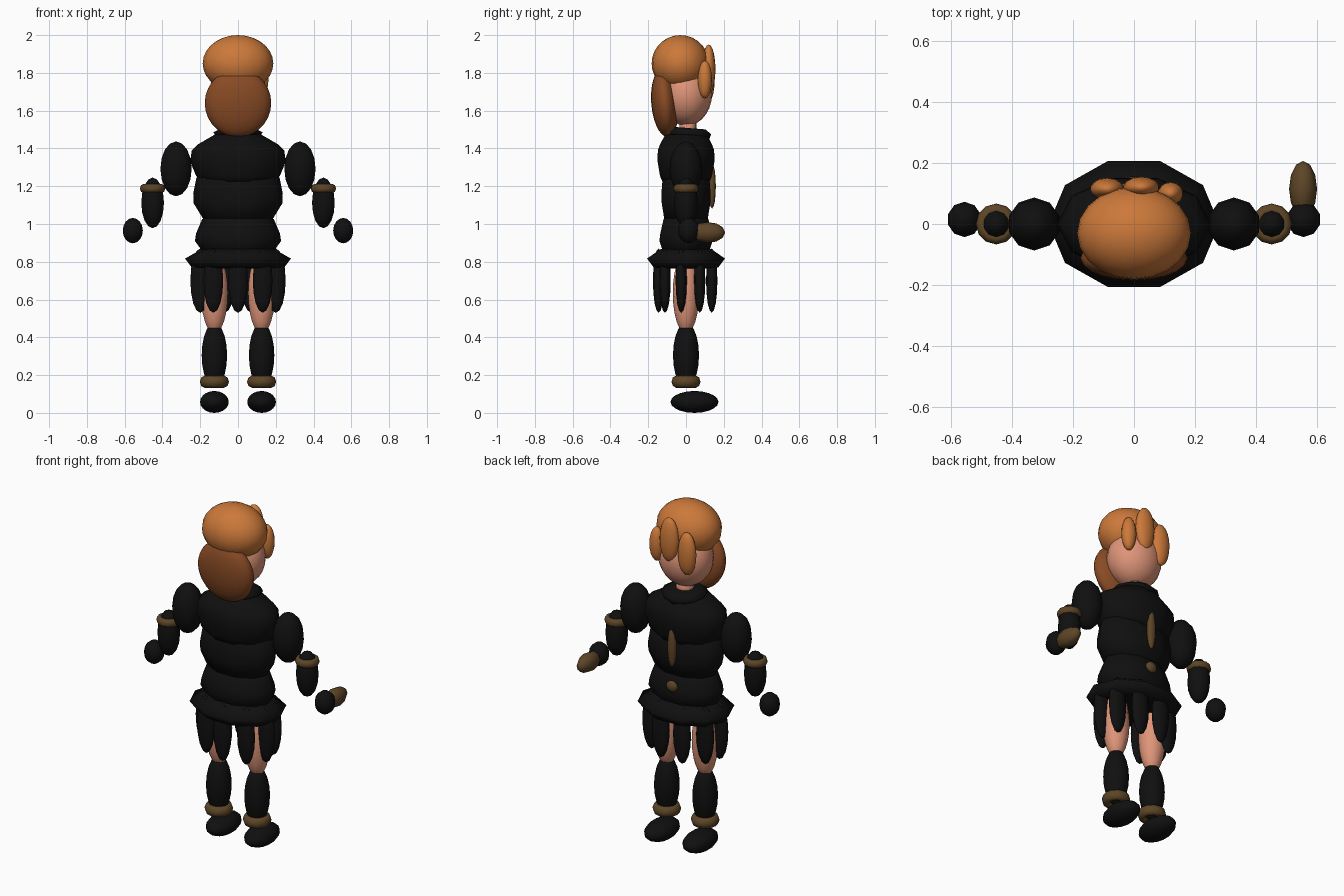
import bpy, bmesh, math
from mathutils import Matrix

old = bpy.data.objects.get("Cube")
if old:
    bpy.data.objects.remove(old, do_unlink=True)


def material(name, rgb):
    m = bpy.data.materials.new(name)
    m.use_nodes = True
    m.diffuse_color = (*rgb, 1)
    m.node_tree.nodes["Principled BSDF"].inputs["Base Color"].default_value = (*rgb, 1)
    return m


BLACK = material("black cloth", (0.005, 0.005, 0.005))
ORANGE = material("orange hair", (0.60, 0.19, 0.042))
AUBURN = material("auburn hair", (0.25, 0.07, 0.018))
SKIN = material("skin", (0.74, 0.30, 0.19))
LEATHER = material("brown leather", (0.11, 0.06, 0.02))


def finish(name, bm, mat):
    bmesh.ops.recalc_face_normals(bm, faces=bm.faces)
    me = bpy.data.meshes.new(name)
    bm.to_mesh(me)
    bm.free()
    for p in me.polygons:
        p.use_smooth = True
    me.materials.append(mat)
    ob = bpy.data.objects.new(name, me)
    bpy.context.collection.objects.link(ob)
    return ob


def ball(name, loc, radii, mat, sides=10, rings=8, tilt=0, pole_y=False):
    """Ellipsoid with its pole along z, or along y."""
    bm = bmesh.new()
    bmesh.ops.create_uvsphere(bm, u_segments=sides, v_segments=rings, radius=1)
    if pole_y:
        bm.transform(Matrix.Rotation(math.pi / 2, 4, 'X'))
    bm.transform(Matrix.Translation(loc) @ Matrix.Rotation(math.radians(tilt), 4, 'X')
                 @ Matrix.Diagonal((*radii, 1)))
    return finish(name, bm, mat)


def lathe(name, profile, mat, sides=10, centre=(0, 0), closed=False, slope=0):
    """Elliptical rings from (x radius, y radius, height) points."""
    bm = bmesh.new()
    rings = []
    for rx, ry, z in profile:
        ring = []
        for i in range(sides):
            a = math.tau * i / sides
            y = ry * math.sin(a)
            ring.append(bm.verts.new((centre[0] + rx * math.cos(a), centre[1] + y, z + slope * y)))
        rings.append(ring)
    pairs = list(zip(rings, rings[1:]))
    if closed:
        pairs.append((rings[-1], rings[0]))
    else:
        bm.faces.new(rings[0])
        bm.faces.new(rings[-1])
    for low, high in pairs:
        for i in range(sides):
            j = (i + 1) % sides
            bm.faces.new((low[i], low[j], high[j], high[i]))
    return finish(name, bm, mat)


def band(name, x, z, radius, thick, height):
    """Rounded leather ring around a limb."""
    profile = []
    for i in range(8):
        a = math.tau * i / 8
        r = radius + thick * math.cos(a)
        profile.append((r, r, z + height * math.sin(a)))
    lathe(name, profile, LEATHER, 12, (x, 0), closed=True)


# Head and hair
ball("head", (0, 0, 1.685), (0.155, 0.137, 0.165), SKIN, 20, 14)
lathe("neck", [(0.05, 0.045, 1.45), (0.05, 0.045, 1.57)], SKIN, 12, (0, 0.01))
ball("hair_cap", (0, -0.03, 1.85), (0.187, 0.152, 0.15), ORANGE, 20, 14)
ball("back_hair", (0, -0.112, 1.64), (0.176, 0.072, 0.18), AUBURN, 20, 14, tilt=5)
ball("middle_fringe", (0.024, 0.12, 1.82), (0.06, 0.036, 0.13), ORANGE, 14, 10)
ball("right_fringe", (-0.088, 0.115, 1.765), (0.056, 0.037, 0.125), ORANGE, 14, 10)
ball("left_fringe", (0.12, 0.10, 1.765), (0.042, 0.038, 0.10), ORANGE, 14, 10)

# Layered tunic
lathe("chest", [(0.19, 0.13, 1.22), (0.222, 0.145, 1.255), (0.253, 0.158, 1.33),
                (0.245, 0.157, 1.39), (0.215, 0.145, 1.42), (0.12, 0.115, 1.475)], BLACK)
lathe("waist", [(0.18, 0.12, 1.02), (0.235, 0.135, 1.11), (0.237, 0.137, 1.16),
                (0.22, 0.13, 1.245), (0.18, 0.11, 1.27)], BLACK)
lathe("hips", [(0.17, 0.12, 0.83), (0.228, 0.148, 0.91), (0.222, 0.143, 0.95),
               (0.19, 0.125, 1.025), (0.17, 0.11, 1.04)], BLACK)
lathe("belt", [(0.19, 0.14, 0.765), (0.245, 0.18, 0.77), (0.28, 0.217, 0.817),
               (0.19, 0.14, 0.868)], BLACK)
lathe("collar", [(0.11, 0.11, 1.455), (0.13, 0.12, 1.485), (0.085, 0.09, 1.508)],
      BLACK, 12, (0, 0.013), slope=-0.08)
ball("chest_clasp", (-0.005, 0.138, 1.20), (0.027, 0.02, 0.118), LEATHER)
ball("hip_clasp", (-0.005, 0.138, 0.97), (0.036, 0.02, 0.032), LEATHER)

# Skirt of hanging flaps
FLAPS = 9
for i in range(FLAPS):
    a = math.tau * i / FLAPS - math.pi / 2
    ball(f"skirt_flap_{i + 1}", (0.203 * math.cos(a), 0.145 * math.sin(a), 0.70),
         (0.055, 0.03, 0.17), BLACK, 10, 8)

# Arms and legs, both sides
for side, s in (("left", 1), ("right", -1)):
    ball(f"{side}_upper_arm", (s * 0.328, 0, 1.292), (0.087, 0.087, 0.145), BLACK)
    ball(f"{side}_forearm", (s * 0.452, 0, 1.112), (0.063, 0.063, 0.134), BLACK)
    band(f"{side}_cuff", s * 0.452, 1.188, 0.047, 0.02, 0.024)
    ball(f"{side}_hand", (s * 0.557, 0.015, 0.965), (0.056, 0.058, 0.067), BLACK)
    ball(f"{side}_thigh", (s * 0.125, 0, 0.635), (0.073, 0.07, 0.215), SKIN, 14, 12)
    ball(f"{side}_shin", (s * 0.125, 0, 0.305), (0.069, 0.069, 0.172), BLACK, 14, 10)
    band(f"{side}_anklet", s * 0.125, 0.165, 0.052, 0.025, 0.032)
    ball(f"{side}_foot", (s * 0.125, 0.045, 0.058), (0.078, 0.127, 0.058), BLACK, 14, 10)

# Held leather pouch
ball("pouch", (0.555, 0.115, 0.955), (0.046, 0.092, 0.055), LEATHER, 8, 6, pole_y=True)
